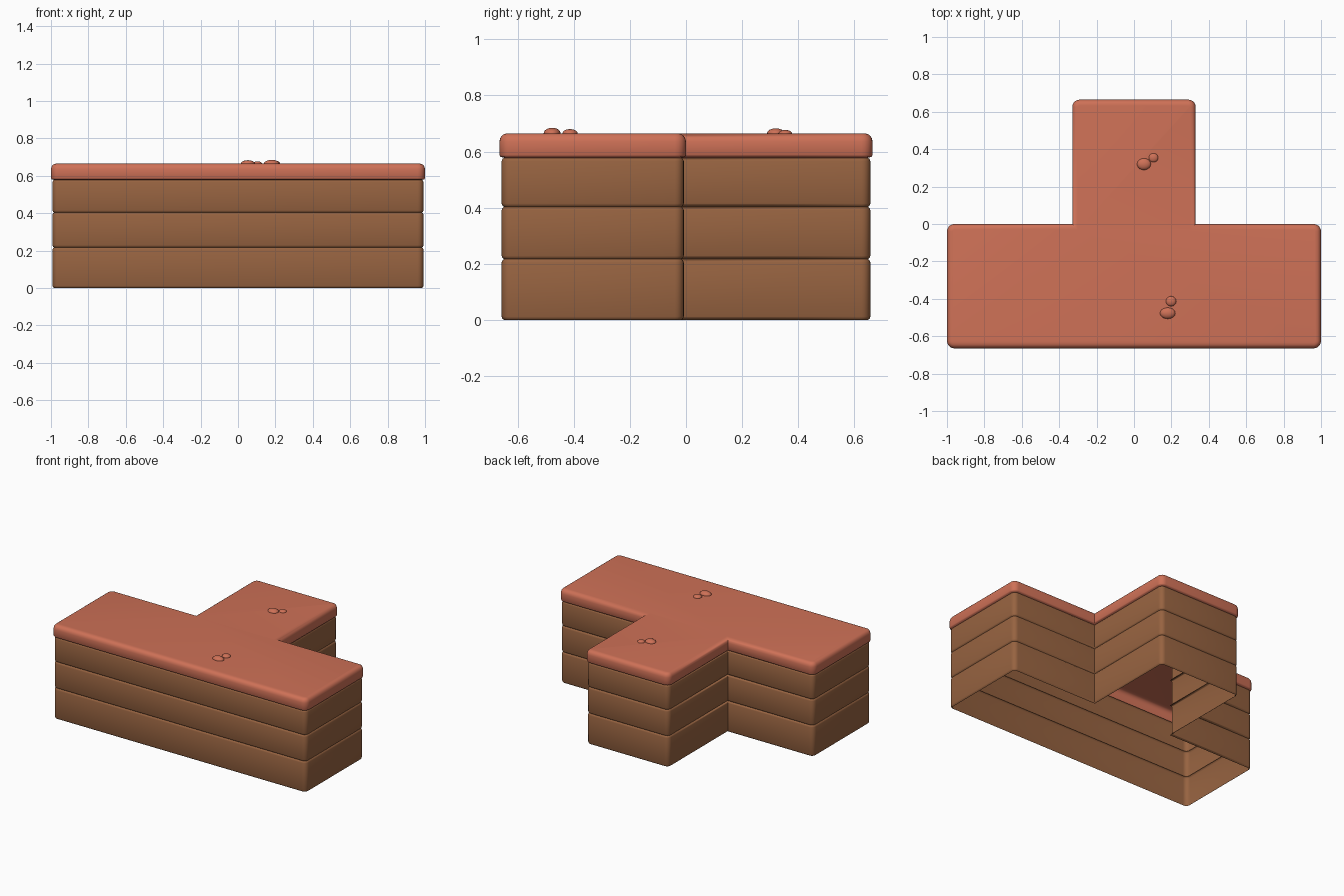
import bpy, bmesh, math

cube = bpy.data.objects.get("Cube")
if cube:
    bpy.data.objects.remove(cube, do_unlink=True)


def make_material(name, rgb):
    mat = bpy.data.materials.new(name)
    mat.use_nodes = True
    colour = (*rgb, 1)
    mat.diffuse_color = colour
    mat.node_tree.nodes["Principled BSDF"].inputs["Base Color"].default_value = colour
    return mat


clay = make_material("terracotta", (0.62, 0.165, 0.095))
soil = make_material("brown_earth", (0.31, 0.125, 0.052))

# T-shaped plan: corner x, corner y, start angle of its rounding (None = inner corner)
LONG, STEM, DEPTH, RADIUS, STEPS = 1.0, 0.33, 0.665, 0.04, 5
CORNERS = [(LONG, -DEPTH, -90), (LONG, 0, 0), (STEM, 0, None), (STEM, DEPTH, 0),
           (-STEM, DEPTH, 90), (-STEM, 0, None), (-LONG, 0, 90), (-LONG, -DEPTH, 180)]


def plan(inset):
    """Outline of the T, moved inward by the inset."""
    points = []
    for x, y, start in CORNERS:
        side = math.copysign(1, x)
        if start is None:
            points.append((x - side * inset, y - inset))
            continue
        up = -1 if y < 0 else 1
        cx, cy, r = x - side * RADIUS, y - up * RADIUS, RADIUS - inset
        for i in range(STEPS + 1):
            a = math.radians(start + 90 * i / STEPS)
            points.append((cx + r * math.cos(a), cy + r * math.sin(a)))
    return points


def finish(name, bm, mat, angle=60):
    mesh = bpy.data.meshes.new(name)
    bm.to_mesh(mesh)
    bm.free()
    mesh.materials.append(mat)
    obj = bpy.data.objects.new(name, mesh)
    bpy.context.collection.objects.link(obj)
    bpy.ops.object.select_all(action='DESELECT')
    obj.select_set(True)
    bpy.context.view_layer.objects.active = obj
    bpy.ops.object.shade_smooth_by_angle(angle=math.radians(angle))
    return obj


def shell(name, profile, mat, closed_top=False):
    """Open shell through plan rings given as (inset, height)."""
    bm = bmesh.new()
    rings = [[bm.verts.new((x, y, z)) for x, y in plan(inset)] for inset, z in profile]
    n = len(rings[0])
    for low, high in zip(rings, rings[1:]):
        for i in range(n):
            j = (i + 1) % n
            bm.faces.new((low[i], low[j], high[j], high[i]))
    if closed_top:
        # Top split into bar and stem at the inner corners
        top = rings[-1]
        first = 2 * (STEPS + 1)
        second = first + 1 + 2 * (STEPS + 1)
        bm.faces.new(top[first:second + 1])
        bm.faces.new(top[:first + 1] + top[second:])
    return finish(name, bm, mat)


# Stacked earth layers with soft edges
levels = [0, 0.217, 0.403, 0.578]
for name, z0, z1 in zip(("lower_layer", "middle_layer", "upper_layer"), levels, levels[1:]):
    shell(name, [(0.017, z0), (0.011, z0 + 0.004), (0.008, z0 + 0.012),
                 (0.008, z1 - 0.012), (0.011, z1 - 0.004), (0.017, z1)], soil)

# Rounded overhanging cap
shell("top_cap", [(0.017, 0.578), (0.004, 0.581), (0, 0.588), (0, 0.636), (0.003, 0.648),
                  (0.010, 0.658), (0.019, 0.663), (0.030, 0.665)], clay, True)

# Pebbles: x, y, radius in x, radius in y, height
pebbles = [(0.18, -0.477, 0.041, 0.03, 0.02), (0.198, -0.413, 0.028, 0.027, 0.015),
           (0.053, 0.32, 0.037, 0.031, 0.018), (0.104, 0.354, 0.025, 0.024, 0.012)]
for i, (x, y, rx, ry, h) in enumerate(pebbles):
    bm = bmesh.new()
    bmesh.ops.create_uvsphere(bm, u_segments=20, v_segments=12, radius=1)
    bmesh.ops.scale(bm, vec=(rx, ry, h), verts=bm.verts)
    bmesh.ops.translate(bm, vec=(x, y, 0.665), verts=bm.verts)
    finish(f"pebble_{i + 1}", bm, clay)
